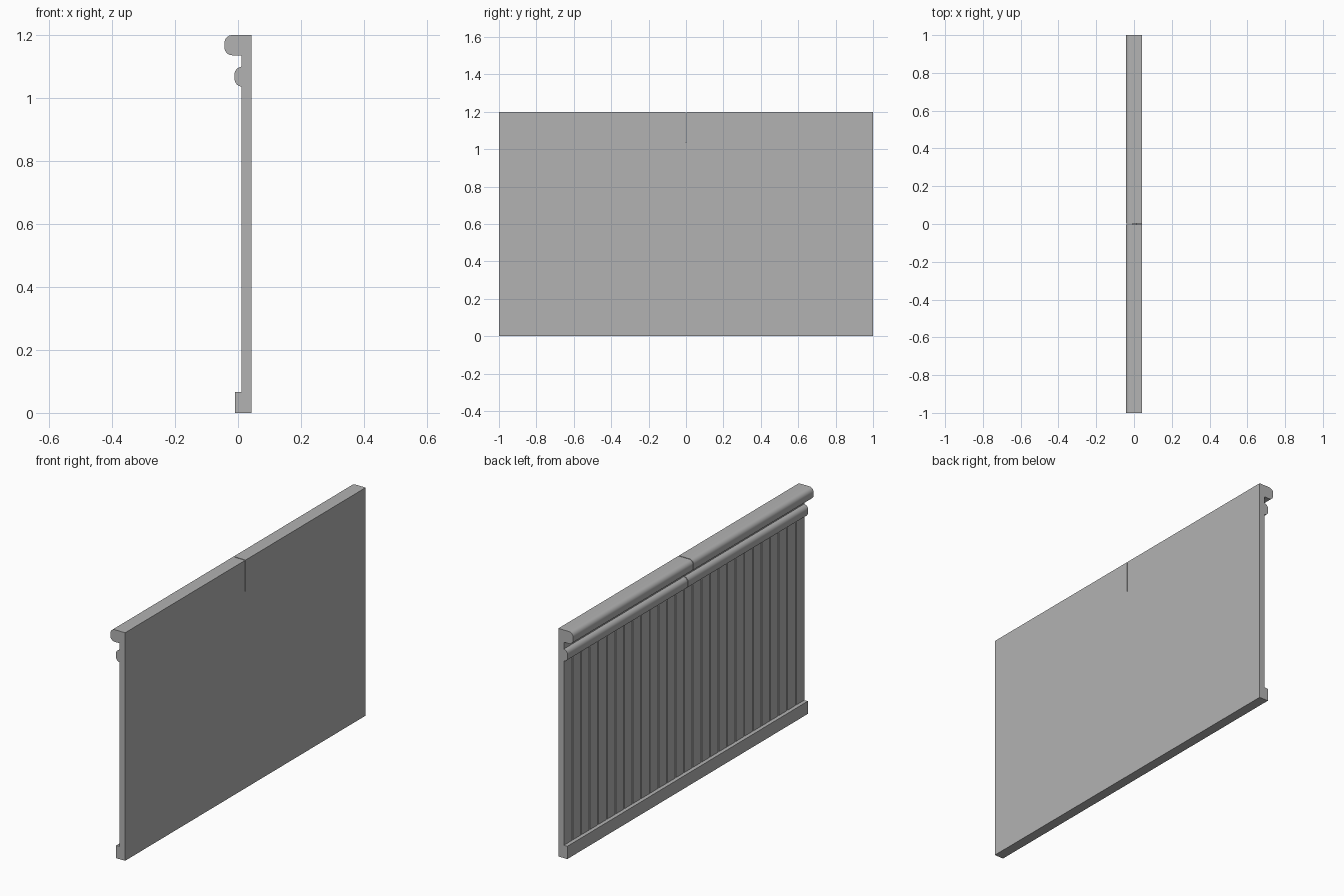
import bpy
from math import cos, sin, pi

cube = bpy.data.objects.get("Cube")
if cube:
    bpy.data.objects.remove(cube, do_unlink=True)

BACK = 0.043      # shared flat rear plane
HALF = 1.0        # half of the length
PANEL_X = 0.011   # face of the planks
GAP = 0.002       # half of the joint between rail sections

grey = bpy.data.materials.new("plain_grey")
grey.use_nodes = True
colour = (0.45, 0.45, 0.45, 1)
grey.diffuse_color = colour
grey.node_tree.nodes["Principled BSDF"].inputs["Base Color"].default_value = colour


def extrude(name, outline, axis, start, end):
    """Prism from an outline: (x, z) swept along y, or (x, y) swept along z."""
    n = len(outline)
    place = (lambda a, b, c: (a, c, b)) if axis == "y" else (lambda a, b, c: (a, b, c))
    verts = [place(a, b, c) for c in (start, end) for a, b in outline]
    faces = [[i, (i + 1) % n, (i + 1) % n + n, i + n] for i in range(n)]
    faces += [list(range(n))[::-1], list(range(n, 2 * n))]
    if axis == "y":
        faces = [f[::-1] for f in faces]
    mesh = bpy.data.meshes.new(name)
    mesh.from_pydata(verts, [], faces)
    mesh.materials.append(grey)
    obj = bpy.data.objects.new(name, mesh)
    bpy.context.collection.objects.link(obj)
    return obj


def rail_outline(front, low, high, radius=0, steps=8):
    """Flat-backed section with both front corners rounded; counter-clockwise."""
    pts = [(BACK, low), (BACK, high)]
    if not radius:
        return pts + [(front, high), (front, low)]
    for cz, first in ((high - radius, pi / 2), (low + radius, pi)):
        for i in range(steps + 1):
            t = first + i * pi / 2 / steps
            pts.append((front + radius + radius * cos(t), cz + radius * sin(t)))
    return pts


# Plank panel with narrow V grooves
planks, groove, depth = 28, 0.004, 0.005
outline = [(BACK, -HALF), (BACK, HALF), (PANEL_X, HALF)]
for i in range(planks - 1, 0, -1):
    y = -HALF + 2 * HALF * i / planks
    outline += [(PANEL_X, y + groove), (PANEL_X + depth, y), (PANEL_X, y - groove)]
outline.append((PANEL_X, -HALF))
extrude("plank_panel", outline, "z", 0.067, 1.036)

# Base board
extrude("base_board", rail_outline(-0.009, 0, 0.067), "y", -HALF, HALF)

# Upper rails, each in two sections meeting at the middle
sections = {
    "lower_rail": rail_outline(-0.011, 1.036, 1.1, 0.025),
    "spacer_strip": rail_outline(PANEL_X, 1.1, 1.136),
    "top_rail": rail_outline(-0.043, 1.136, 1.2, 0.025),
}
for name, outline in sections.items():
    for side, start, end in (("front", -HALF, -GAP), ("rear", GAP, HALF)):
        rail = extrude(f"{name}_{side}", outline, "y", start, end)
        bpy.ops.object.select_all(action="DESELECT")
        rail.select_set(True)
        bpy.context.view_layer.objects.active = rail
        bpy.ops.object.shade_smooth_by_angle()
